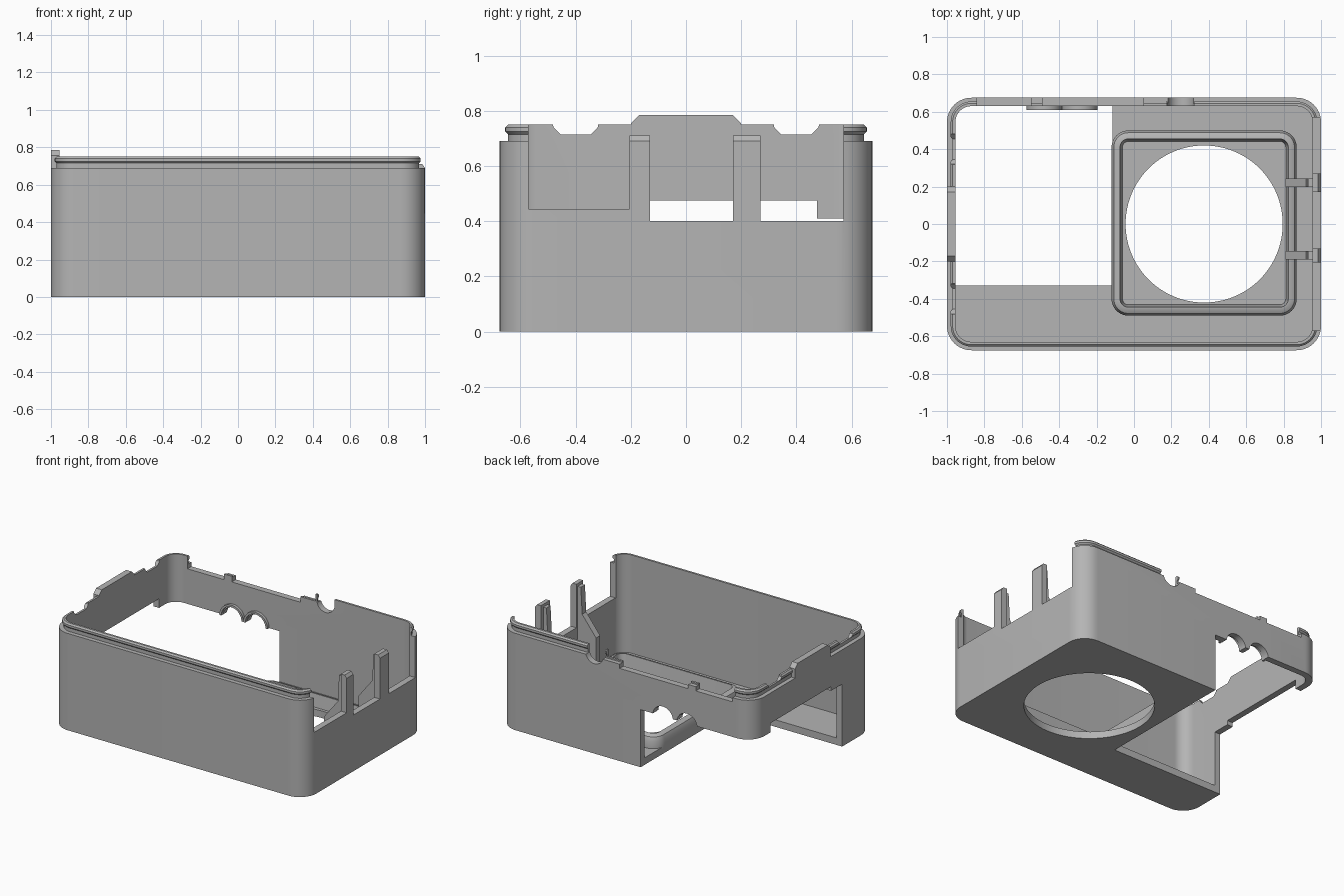
import bpy, bmesh, math
from mathutils import Vector

if "Cube" in bpy.data.objects:
    bpy.data.objects.remove(bpy.data.objects["Cube"])

grey = bpy.data.materials.new("plain grey")
grey.use_nodes = True
COLOUR = (0.46, 0.46, 0.46, 1)
grey.diffuse_color = COLOUR
grey.node_tree.nodes["Principled BSDF"].inputs["Base Color"].default_value = COLOUR


def finish(name, bm):
    bmesh.ops.recalc_face_normals(bm, faces=bm.faces)
    mesh = bpy.data.meshes.new(name)
    bm.to_mesh(mesh)
    bm.free()
    mesh.materials.append(grey)
    obj = bpy.data.objects.new(name, mesh)
    bpy.context.scene.collection.objects.link(obj)
    return obj


def rounded_loop(bm, centre, half, radius, inset, z, steps=10):
    """Ring of vertices around a rounded rectangle."""
    verts = []
    r = max(radius - inset, 0.01)
    hx, hy = half[0] - inset - r, half[1] - inset - r
    for q, (sx, sy) in enumerate([(1, 1), (-1, 1), (-1, -1), (1, -1)]):
        for i in range(steps + 1):
            a = (q + i / steps) * math.pi / 2
            verts.append(bm.verts.new((centre[0] + sx * hx + r * math.cos(a),
                                       centre[1] + sy * hy + r * math.sin(a), z)))
    return verts


def sweep(name, centre, half, radius, profile, capped):
    """Sweep an (inset, height) profile round a rounded rectangle."""
    bm = bmesh.new()
    loops = [rounded_loop(bm, centre, half, radius, i, z) for i, z in profile]
    pairs = list(zip(loops, loops[1:]))
    if capped:
        bm.faces.new(loops[0])
        bm.faces.new(loops[-1])
    else:
        pairs.append((loops[-1], loops[0]))
    for a, b in pairs:
        for k in range(len(a)):
            n = (k + 1) % len(a)
            bm.faces.new((a[k], a[n], b[n], b[k]))
    return finish(name, bm)


def prism(name, axis, points, lo, hi):
    """Extrude a polygon along x, y or z."""
    place = {"x": lambda u, v, d: (d, u, v),
             "y": lambda u, v, d: (u, d, v),
             "z": lambda u, v, d: (u, v, d)}[axis]
    bm = bmesh.new()
    face = bm.faces.new([bm.verts.new(place(u, v, lo)) for u, v in points])
    new = bmesh.ops.extrude_face_region(bm, geom=[face])["geom"]
    bmesh.ops.translate(bm, vec=Vector(place(0, 0, hi - lo)),
                        verts=[g for g in new if isinstance(g, bmesh.types.BMVert)])
    return finish(name, bm)


def arc(cx, cy, r, start=0, end=360, steps=24):
    count = steps if end - start == 360 else steps + 1
    angles = [math.radians(start + (end - start) * i / steps) for i in range(count)]
    return [(cx + r * math.cos(a), cy + r * math.sin(a)) for a in angles]


def cut(target, axis, points, lo, hi):
    cutter = prism("cutter", axis, points, lo, hi)
    cutter.hide_render = True
    mod = target.modifiers.new("cut", "BOOLEAN")
    mod.operation, mod.solver, mod.object = "DIFFERENCE", "EXACT", cutter
    bpy.context.view_layer.objects.active = target
    bpy.ops.object.modifier_apply(modifier=mod.name)
    bpy.data.objects.remove(cutter)


WALL, FLOOR, RIM = 0.045, 0.05, 0.69
parts = []

# Tray with stepped, grooved lip
shell = sweep("case_shell", (0, 0), (1, 0.675), 0.13,
              [(0, 0), (0, RIM), (0.03, RIM), (0.03, 0.715), (0.02, 0.725),
               (0.02, 0.74), (0.03, 0.75), (WALL, 0.75), (WALL, FLOOR)], True)
parts.append(shell)

# Round floor opening
cut(shell, "z", arc(0.375, 0, 0.42, steps=96), -0.1, 0.3)

# Large corner cutaway, leaving a hanging band of wall
cut(shell, "x", [(-0.33, -0.1), (-0.33, 0.445), (-0.205, 0.445), (-0.205, 0.475),
                 (0.475, 0.475), (0.475, 0.41), (0.8, 0.41), (0.8, -0.1)], -1.1, -0.115)

# Low left side with room for the posts
cut(shell, "x", [(-0.57, 0.445), (-0.205, 0.445), (-0.205, 0.4),
                 (0.57, 0.4), (0.57, 0.9), (-0.57, 0.9)], 0.9, 1.1)

# Finger notches in the right lip, and its raised centre tab
for s in (-1, 1):
    cut(shell, "x", [(s * y, z) for y, z in
                     [(0.49, 0.8), (0.48, 0.74), (0.455, 0.715), (0.345, 0.715),
                      (0.32, 0.74), (0.31, 0.8)]], -1.1, -0.9)
parts.append(prism("raised_tab", "x",
                   [(-0.2, RIM), (-0.2, 0.755), (-0.17, 0.785),
                    (0.17, 0.785), (0.2, 0.755), (0.2, RIM)], -1, -1 + WALL))

# Back edge: stepped top, cable notch and port arches with collars
cut(shell, "y", [(0.17, 0.8), (0.17, 0.7), (0.05, 0.7), (0.05, 0.66), (-0.49, 0.66),
                 (-0.49, 0.7), (-0.55, 0.7), (-0.55, 0.66), (-0.84, 0.66), (-0.84, 0.8)],
    0.6, 0.8)
cut(shell, "y", arc(0.25, 0.71, 0.07, 180, 360) + [(0.32, 0.9), (0.18, 0.9)], 0.6, 0.8)
for x in (-0.29, -0.48):
    cut(shell, "y", arc(x, 0.4, 0.08), 0.5, 0.8)
    parts.append(prism("port_collar", "y",
                       arc(x, 0.41, 0.095, 0, 180) + arc(x, 0.41, 0.08, 0, 180)[::-1],
                       0.61, 0.632))

# Raised square seat around the floor opening
parts.append(sweep("opening_rim", (0.375, 0.005), (0.495, 0.495), 0.09,
                   [(0, FLOOR - 0.01), (0, 0.1), (0.012, 0.128), (0.035, 0.14),
                    (0.045, 0.14), (0.06, FLOOR - 0.01)], False))

# Two snap posts with sloping ribs
for name, lo, hi in (("front", -0.205, -0.13), ("back", 0.17, 0.27)):
    mid = (lo + hi) / 2
    parts.append(prism(name + "_post", "y",
                       [(0.955, 0.4), (1, 0.4), (1, 0.69), (0.985, 0.71), (0.955, 0.71)],
                       lo, hi))
    parts.append(prism(name + "_post_rib", "y",
                       [(0.955, FLOOR), (0.955, 0.69), (0.93, 0.69), (0.92, 0.5),
                        (0.81, 0.36), (0.81, FLOOR)], mid - 0.023, mid + 0.023))

# Smooth rounded corners, keep hard edges
bpy.ops.object.select_all(action="DESELECT")
for obj in parts:
    obj.select_set(True)
bpy.context.view_layer.objects.active = shell
bpy.ops.object.shade_smooth_by_angle(angle=math.radians(30))
